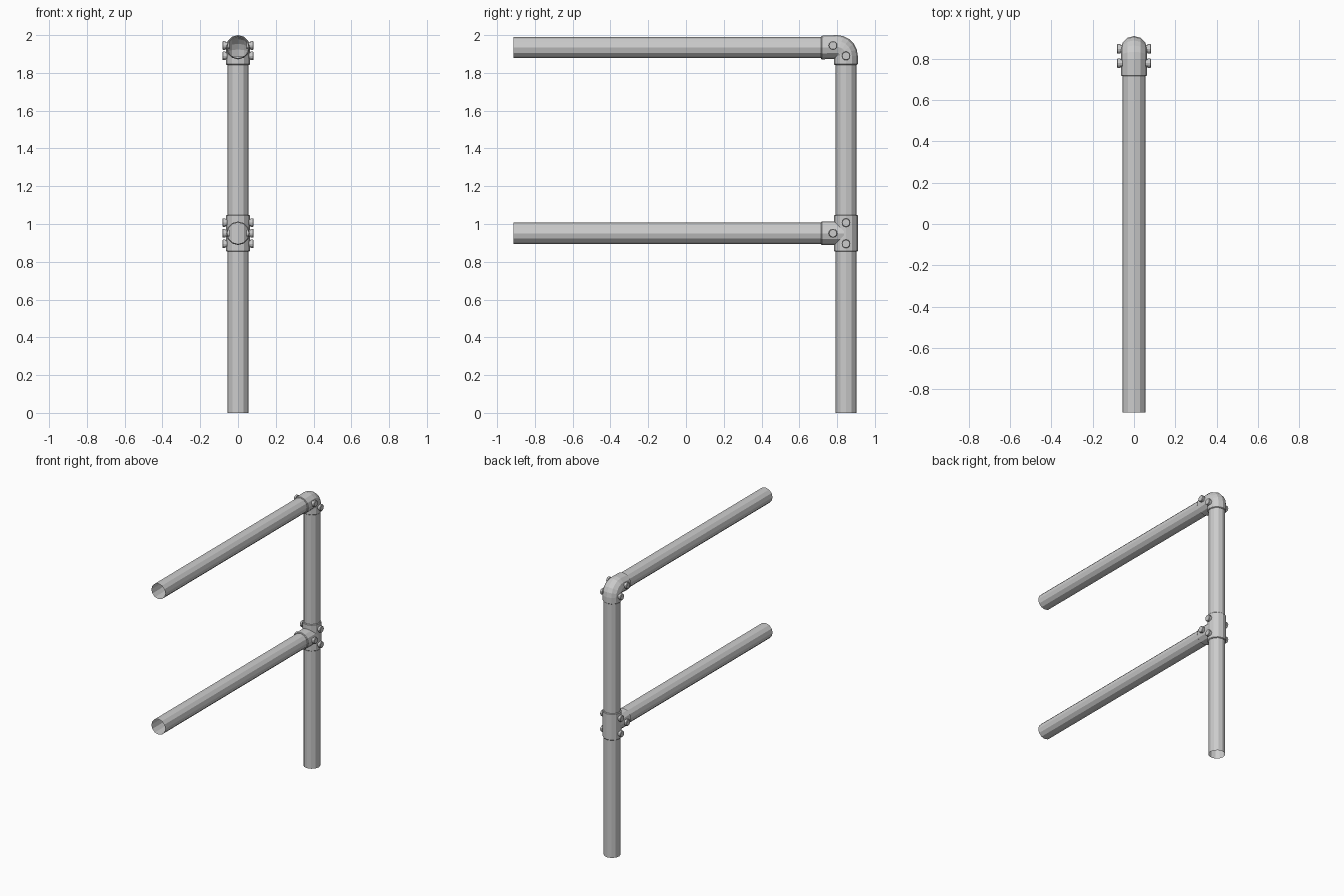
import bpy, bmesh, math
from mathutils import Vector

cube = bpy.data.objects.get("Cube")
if cube:
    bpy.data.objects.remove(cube, do_unlink=True)

SIDES = 12
PIPE_R, SLEEVE_R, LIP = 0.056, 0.0625, 0.004
POST_Y, TOP_Z, MID_Z = 0.847, 1.934, 0.951
FRONT_Y, SLEEVE_Y = -0.913, 0.715

steel = bpy.data.materials.new("galvanised grey")
steel.use_nodes = True
GREY = (0.6, 0.6, 0.6, 1)
steel.diffuse_color = GREY
steel.node_tree.nodes["Principled BSDF"].inputs["Base Color"].default_value = GREY


def sweep(name, rings, cap_end=False):
    """Skin a tube through rings of (centre, axis, radius)."""
    bm = bmesh.new()
    loops = []
    for centre, axis, radius in rings:
        axis = Vector(axis).normalized()
        # One reference direction stays on x for axes in the yz plane
        u = Vector((0, 1, 0)) if abs(axis.x) > 0.9 else Vector((1, 0, 0))
        v = axis.cross(u)
        loops.append([bm.verts.new(Vector(centre) + radius * (
            u * math.cos(math.tau * i / SIDES) + v * math.sin(math.tau * i / SIDES)))
            for i in range(SIDES)])
    for a, b in zip(loops, loops[1:]):
        for i in range(SIDES):
            j = (i + 1) % SIDES
            bm.faces.new((a[i], a[j], b[j], b[i]))
    if cap_end:
        bm.faces.new(loops[-1])
    mesh = bpy.data.meshes.new(name)
    bm.to_mesh(mesh)
    bm.free()
    mesh.materials.append(steel)
    obj = bpy.data.objects.new(name, mesh)
    bpy.context.collection.objects.link(obj)


def lip_in(end, axis):
    """Rings for a chamfered sleeve mouth, starting at the pipe wall."""
    end, axis = Vector(end), Vector(axis)
    return [(end, axis, PIPE_R), (end, axis, SLEEVE_R - LIP),
            (end + axis * LIP, axis, SLEEVE_R)]


def lip_out(end, axis):
    """Rings for a chamfered sleeve mouth, finishing at the pipe wall."""
    end, axis = Vector(end), Vector(axis)
    return [(end - axis * LIP, axis, SLEEVE_R), (end, axis, SLEEVE_R - LIP),
            (end, axis, PIPE_R)]


def pipe(name, start, end):
    axis = Vector(end) - Vector(start)
    sweep(name, [(start, axis, PIPE_R), (end, axis, PIPE_R)])


BACK, UP, DOWN = (0, 1, 0), (0, 0, 1), (0, 0, -1)

# Open pipes
pipe("post", (0, POST_Y, 0), (0, POST_Y, 1.88))
pipe("top_rail", (0, FRONT_Y, TOP_Z), (0, 0.79, TOP_Z))
pipe("middle_rail", (0, FRONT_Y, MID_Z), (0, 0.79, MID_Z))

# Tee fitting: upright sleeve and front branch
sweep("tee_sleeve", lip_in((0, POST_Y, MID_Z - 0.097), UP)
      + lip_out((0, POST_Y, MID_Z + 0.097), UP))
sweep("tee_branch", lip_in((0, SLEEVE_Y, MID_Z), BACK)
      + [((0, POST_Y - 0.01, MID_Z), BACK, SLEEVE_R)])

# Elbow fitting: straight mouths joined by a tight bend that rises slightly
BEND = 0.048
pivot = Vector((0, POST_Y - BEND, 2 - SLEEVE_R - BEND))
bend = []
for k in range(6):
    t = math.radians(18 * k)
    radial = Vector((0, math.sin(t), math.cos(t)))
    bend.append((pivot + radial * BEND, (0, math.cos(t), -math.sin(t)), SLEEVE_R))
sweep("elbow", lip_in((0, SLEEVE_Y, TOP_Z), BACK) + bend
      + lip_out((0, POST_Y, 1.842), DOWN))

# Bolts on both sides: narrow neck under a round head
bolts = {"elbow_front": (0.778, 1.945), "elbow_lower": (POST_Y, 1.89),
         "tee_front": (0.778, MID_Z), "tee_upper": (POST_Y, MID_Z + 0.056),
         "tee_lower": (POST_Y, MID_Z - 0.056)}
PROFILE = [(0.045, 0.018), (0.066, 0.018), (0.066, 0.023), (0.079, 0.023), (0.082, 0.02)]
for place, (y, z) in bolts.items():
    for side, s in (("left", 1), ("right", -1)):
        sweep(f"{place}_bolt_{side}",
              [((s * x, y, z), (s, 0, 0), r) for x, r in PROFILE], cap_end=True)
